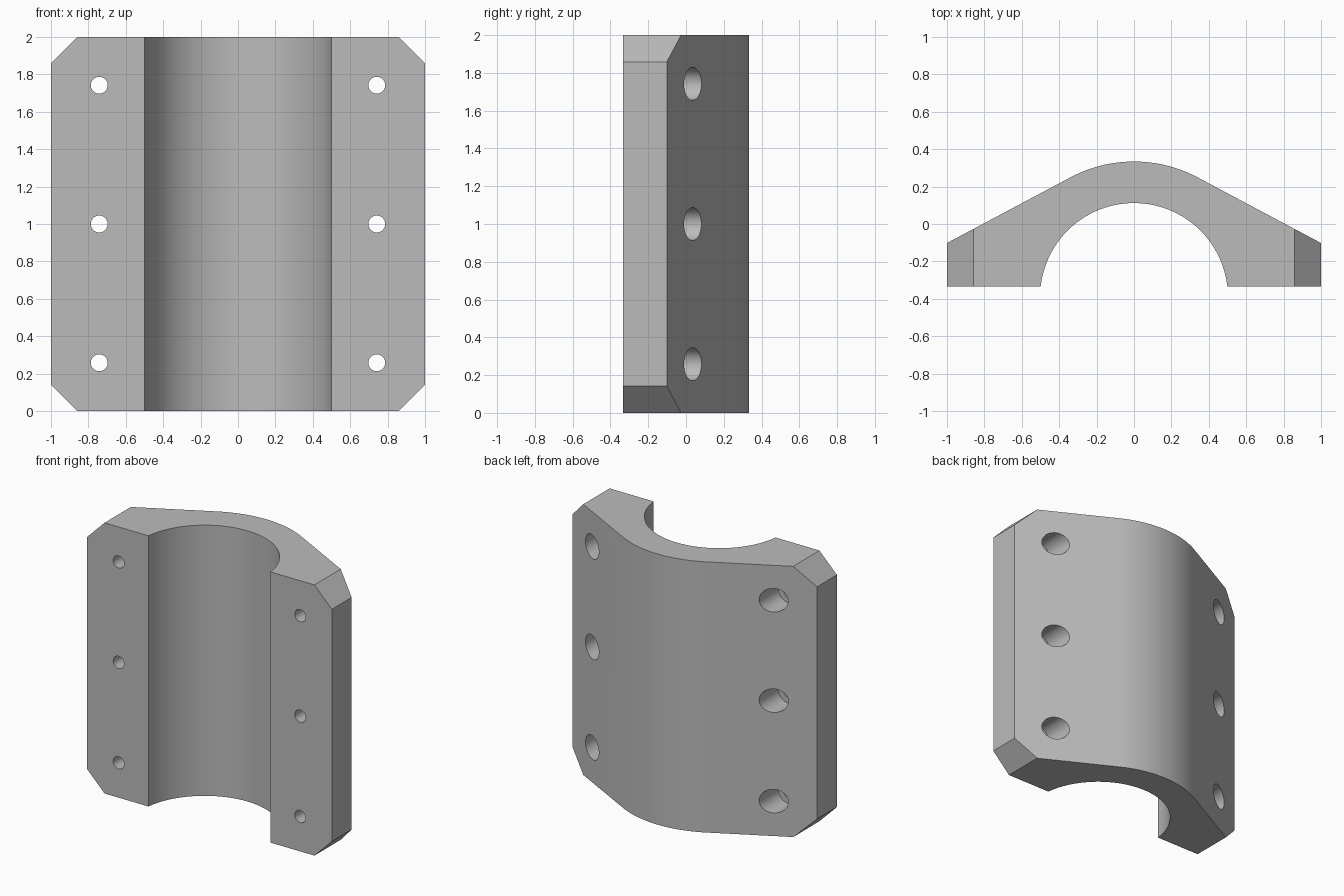
import bpy, bmesh, math

default = bpy.data.objects.get("Cube")
if default:
    bpy.data.objects.remove(default, do_unlink=True)

HEIGHT, HALF_DEPTH, CHAMFER = 2.0, 0.333, 0.142
CENTRE_Y, BORE_R, OUTER_R = -0.39, 0.502, 0.724
SLOPE = math.radians(28)

grey = bpy.data.materials.new("plain grey")
grey.use_nodes = True
grey.diffuse_color = (0.5, 0.5, 0.5, 1)
grey.node_tree.nodes["Principled BSDF"].inputs["Base Color"].default_value = (0.5, 0.5, 0.5, 1)


def arc(radius, start, end, steps):
    """Points about the bore axis; angles are measured from +y towards +x."""
    angles = [start + (end - start) * i / steps for i in range(steps + 1)]
    return [(radius * math.sin(a), CENTRE_Y + radius * math.cos(a)) for a in angles]


def extrude(name, points, place, direction):
    """Solid made by sweeping a flat outline along a direction."""
    bm = bmesh.new()
    face = bm.faces.new([bm.verts.new(place(u, v)) for u, v in points])
    swept = bmesh.ops.extrude_face_region(bm, geom=[face])["geom"]
    bmesh.ops.translate(bm, vec=direction,
                        verts=[g for g in swept if isinstance(g, bmesh.types.BMVert)])
    bmesh.ops.recalc_face_normals(bm, faces=bm.faces)
    mesh = bpy.data.meshes.new(name)
    bm.to_mesh(mesh)
    bm.free()
    mesh.materials.append(grey)
    obj = bpy.data.objects.new(name, mesh)
    bpy.context.collection.objects.link(obj)
    return obj


def cut(target, cutter, operation="DIFFERENCE"):
    """Apply a boolean and discard the cutter."""
    bpy.context.view_layer.objects.active = target
    mod = target.modifiers.new("cut", "BOOLEAN")
    mod.operation, mod.object, mod.solver = operation, cutter, "EXACT"
    bpy.ops.object.modifier_apply(modifier=mod.name)
    bpy.data.objects.remove(cutter, do_unlink=True)


# Clamp body: arched outer back with sloping wings, open bore at the front
mouth = math.acos((-HALF_DEPTH - CENTRE_Y) / BORE_R)
shoulder = arc(OUTER_R, -SLOPE, SLOPE, 32)
edge_y = shoulder[-1][1] - (1 - shoulder[-1][0]) * math.tan(SLOPE)
profile = ([(-1, -HALF_DEPTH), (-1, edge_y)] + shoulder
           + [(1, edge_y), (1, -HALF_DEPTH)] + arc(BORE_R, mouth, -mouth, 64))
body = extrude("clamp_half", profile, lambda x, y: (x, y, 0), (0, 0, HEIGHT))

# Chamfered corners: keep only what lies inside an octagonal block
inner = 1 - CHAMFER
octagon = [(-1, CHAMFER), (-inner, 0), (inner, 0), (1, CHAMFER),
           (1, HEIGHT - CHAMFER), (inner, HEIGHT), (-inner, HEIGHT), (-1, HEIGHT - CHAMFER)]
cut(body, extrude("corner_cutter", octagon, lambda x, z: (x, -1, z), (0, 2, 0)), "INTERSECT")

# Bolt holes with wider counterbores sunk from the back
for x in (-0.742, 0.742):
    for z in (0.258, 1.0, 1.742):
        for radius, start_y in ((0.045, -1), (0.087, -0.14)):
            ring = [(x + radius * math.cos(math.tau * i / 40),
                     z + radius * math.sin(math.tau * i / 40)) for i in range(40)]
            cut(body, extrude("hole_cutter", ring,
                              lambda u, v: (u, start_y, v), (0, 2, 0)))

# Smooth arcs with crisp edges
bpy.ops.object.select_all(action="DESELECT")
body.select_set(True)
bpy.context.view_layer.objects.active = body
bpy.ops.object.shade_smooth_by_angle(angle=math.radians(20))
